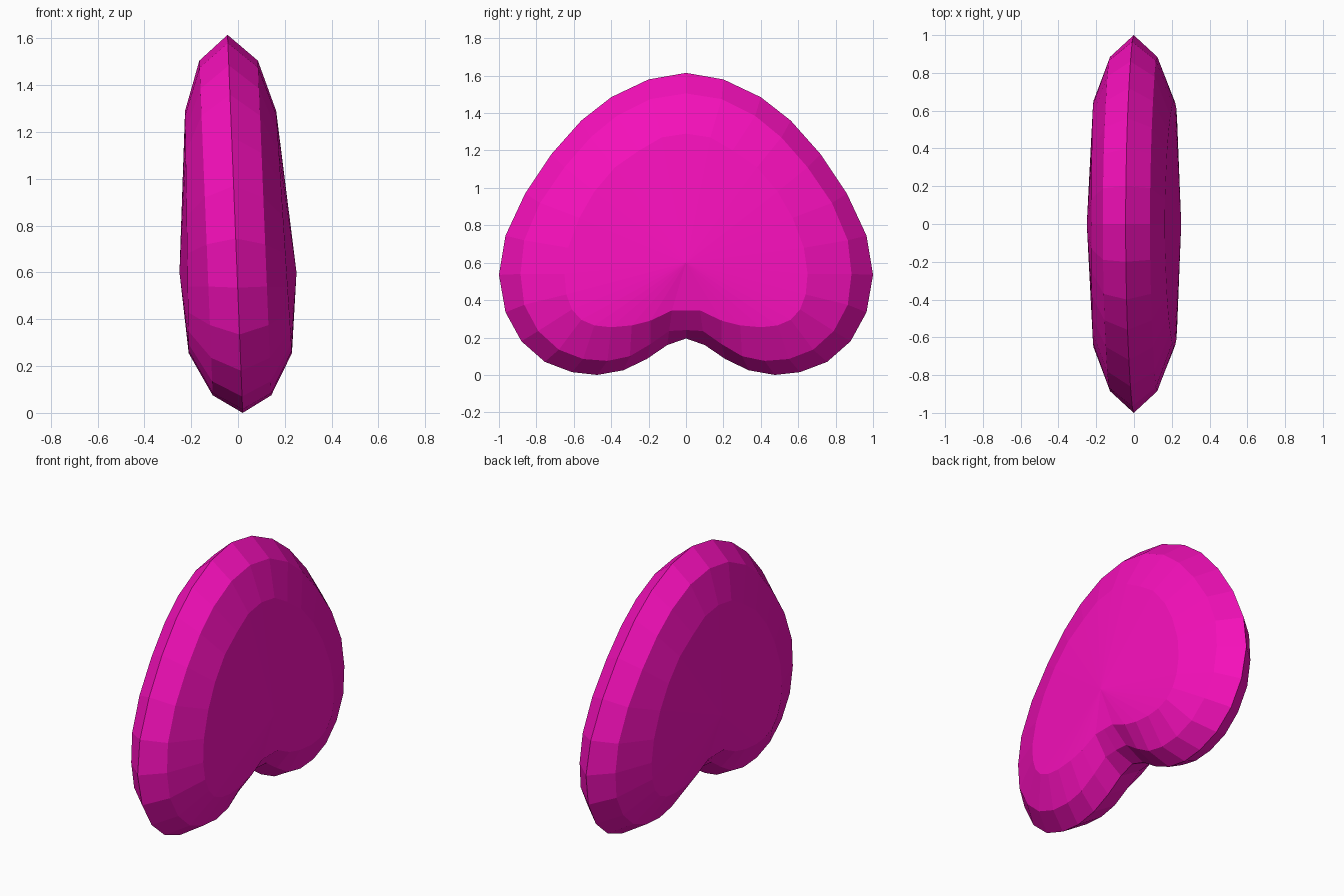
import bpy, bmesh

if "Cube" in bpy.data.objects:
    bpy.data.objects.remove(bpy.data.objects["Cube"])

# Half outlines (y, z), from the top centre round the lobe to the notch
RIM = [(0, 1.615), (.2, 1.58), (.4, 1.485), (.56, 1.36), (.72, 1.18), (.86, .97),
       (.965, .745), (1, .535), (.965, .335), (.88, .18), (.755, .07), (.61, .015),
       (.475, 0), (.335, .025), (.21, .085), (.1, .16), (0, .195)]
BEVEL = [(0, 1.505), (.19, 1.475), (.37, 1.385), (.51, 1.27), (.65, 1.11), (.78, .92),
         (.865, .72), (.885, .54), (.865, .375), (.79, .235), (.68, .135), (.55, .085),
         (.42, .075), (.3, .1), (.19, .165), (.09, .235), (0, .24)]
FACE = [(0, 1.29), (.13, 1.27), (.25, 1.2), (.38, 1.11), (.49, .98), (.57, .84),
        (.63, .68), (.65, .54), (.64, .43), (.61, .35), (.56, .295), (.49, .265),
        (.4, .255), (.29, .265), (.19, .29), (.075, .345), (0, .345)]


def mid(z):
    """The pad leans slightly along x."""
    return .02 - .04 * z


def ring(bm, half, thick):
    loop = half + [(-y, z) for y, z in half[-2:0:-1]]
    return [bm.verts.new((mid(z) + thick(z), y, z)) for y, z in loop]


def bridge(bm, a, b):
    n = len(a)
    for i in range(n):
        j = (i + 1) % n
        bm.faces.new((a[i], a[j], b[j], b[i]))


bm = bmesh.new()
rim = ring(bm, RIM, lambda z: 0)
# Both domed sides share the rim
for s in (-1, 1):
    bevel = ring(bm, BEVEL, lambda z: s * .125)
    face = ring(bm, FACE, lambda z: s * (.227 - .025 * z))
    centre = bm.verts.new((s * .25, 0, .6))
    bridge(bm, rim, bevel)
    bridge(bm, bevel, face)
    for i in range(len(face)):
        bm.faces.new((face[i], face[(i + 1) % len(face)], centre))
bmesh.ops.recalc_face_normals(bm, faces=bm.faces)

mesh = bpy.data.meshes.new("heart_pad")
bm.to_mesh(mesh)
bm.free()
pad = bpy.data.objects.new("heart_pad", mesh)
bpy.context.collection.objects.link(pad)

# Magenta colour
mat = bpy.data.materials.new("magenta")
mat.diffuse_color = (.93, .005, .5, 1)
mat.use_nodes = True
mat.node_tree.nodes["Principled BSDF"].inputs["Base Color"].default_value = mat.diffuse_color
mesh.materials.append(mat)
